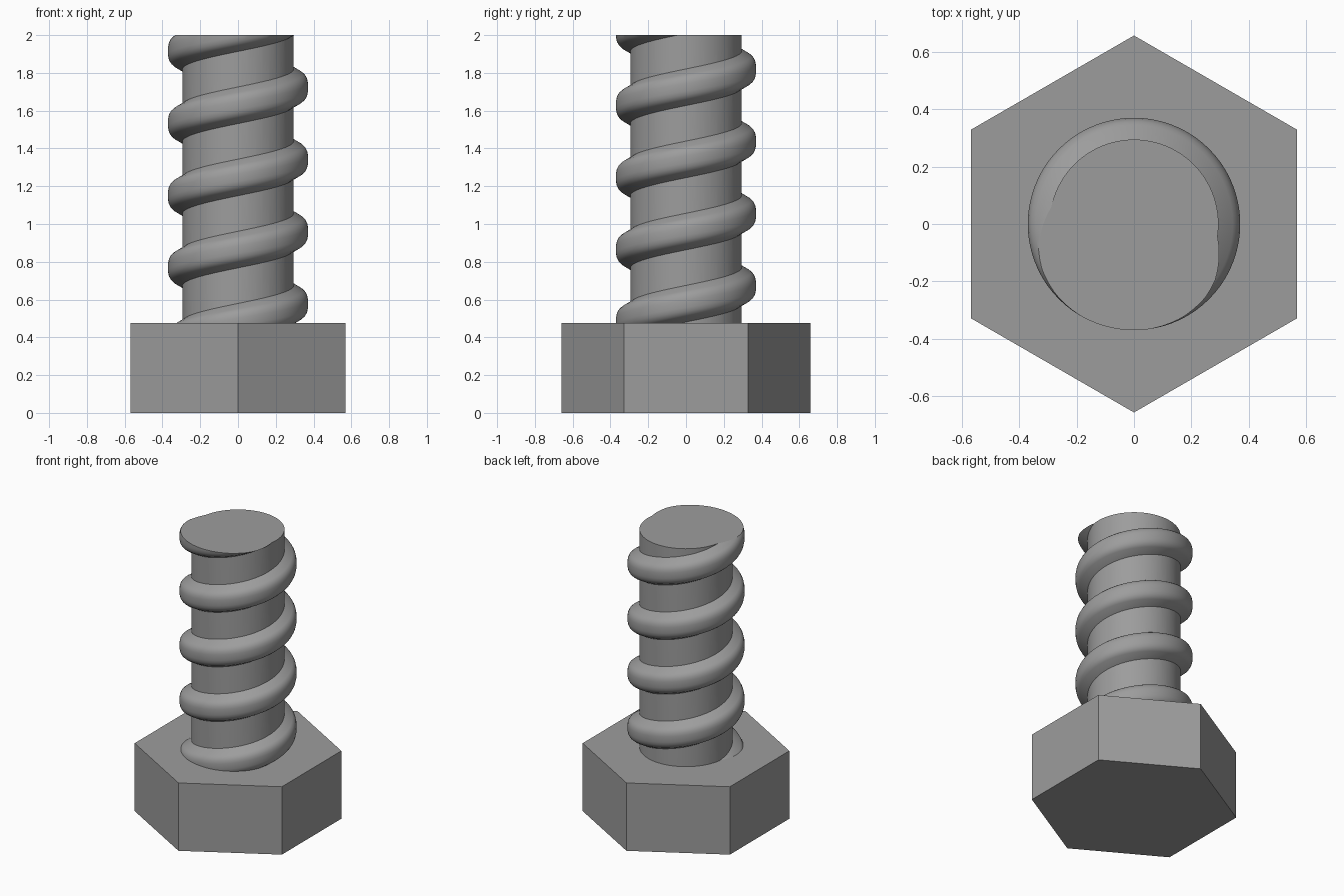
import bpy, bmesh, math
from mathutils import Matrix

if "Cube" in bpy.data.objects:
    bpy.data.objects.remove(bpy.data.objects["Cube"])

TOP, HEAD_TOP = 2.0, 0.475
PITCH, Z_AT_ZERO = 0.382, 0.578      # helix rise per turn, height at +x

steel = bpy.data.materials.new("steel grey")
steel.diffuse_color = (0.335, 0.335, 0.335, 1)
steel.use_nodes = True
steel.node_tree.nodes["Principled BSDF"].inputs["Base Color"].default_value = steel.diffuse_color


def make_object(name, bm):
    bmesh.ops.recalc_face_normals(bm, faces=bm.faces)
    mesh = bpy.data.meshes.new(name)
    bm.to_mesh(mesh)
    bm.free()
    mesh.materials.append(steel)
    obj = bpy.data.objects.new(name, mesh)
    bpy.context.collection.objects.link(obj)
    return obj


def prism(name, sides, radius, z0, z1):
    bm = bmesh.new()
    bmesh.ops.create_cone(bm, cap_ends=True, segments=sides, radius1=radius, radius2=radius,
                          depth=z1 - z0, matrix=Matrix.Translation((0, 0, (z0 + z1) / 2)))
    return make_object(name, bm)


def activate(obj):
    bpy.ops.object.select_all(action='DESELECT')
    obj.select_set(True)
    bpy.context.view_layer.objects.active = obj


def combine(target, tool, operation):
    activate(target)
    mod = target.modifiers.new(operation.lower(), 'BOOLEAN')
    mod.operation, mod.solver, mod.object = operation, 'EXACT', tool
    bpy.ops.object.modifier_apply(modifier=mod.name)
    bpy.data.objects.remove(tool, do_unlink=True)


# Hexagonal head with corners on the y axis, and an overlong round shank
prism("hex_head", 6, 0.658, 0, HEAD_TOP)
shank = prism("threaded_shank", 96, 0.295, 0.1, TOP + 0.5)

# Thread: ridge section (radius, height) swept along a right-handed helix
half = [(0.275, 0.108), (0.345, 0.069), (0.358, 0.057), (0.367, 0.04), (0.371, 0.02)]
section = [(r, -h) for r, h in half] + [(r, h) for r, h in reversed(half)]
STEPS = 72                           # sections per turn
bm = bmesh.new()
rings = []
for i in range(-50, int(4.5 * STEPS)):
    a = 2 * math.pi * i / STEPS
    z = Z_AT_ZERO + PITCH * i / STEPS
    rings.append([bm.verts.new((r * math.cos(a), r * math.sin(a), z + h)) for r, h in section])
n = len(section)
for ra, rb in zip(rings, rings[1:]):
    for k in range(n):
        bm.faces.new((ra[k], ra[(k + 1) % n], rb[(k + 1) % n], rb[k]))
bm.faces.new(rings[0])
bm.faces.new(rings[-1])
thread = make_object("thread", bm)

# Merge the thread into the shank and trim both flush at the end
combine(shank, thread, 'UNION')
combine(shank, prism("end_cutter", 4, 2.0, TOP, TOP + 1), 'DIFFERENCE')
activate(shank)
bpy.ops.object.shade_smooth_by_angle(angle=math.radians(28))
